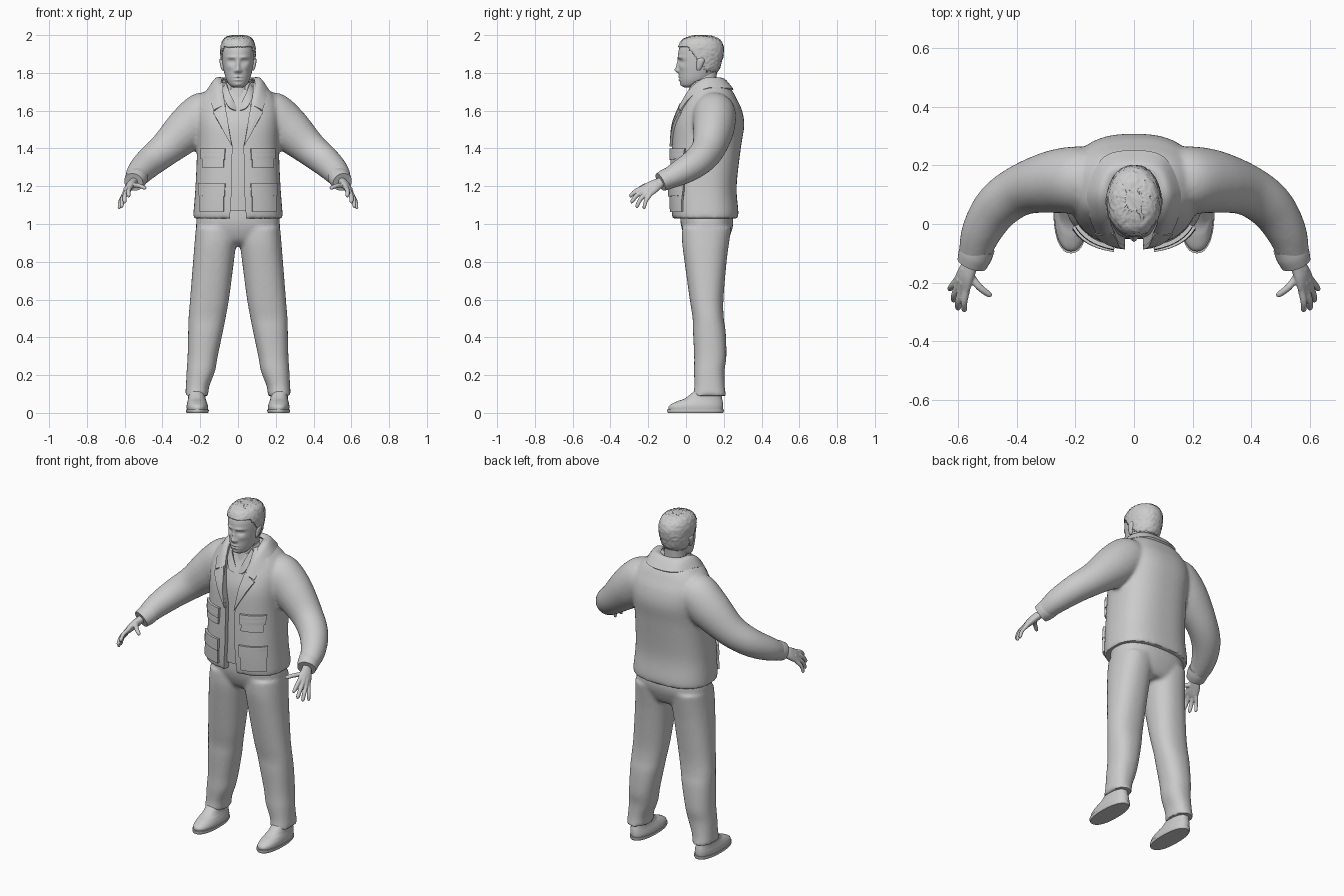
import bpy, bmesh, math, random
from mathutils import Vector

if "Cube" in bpy.data.objects:
    bpy.data.objects.remove(bpy.data.objects["Cube"])

random.seed(4)


def resample(rows, k):
    """Catmull-Rom resampling of rows of numbers, k steps per span."""
    out = []
    for i in range(len(rows) - 1):
        p0, p1 = rows[max(i - 1, 0)], rows[i]
        p2, p3 = rows[i + 1], rows[min(i + 2, len(rows) - 1)]
        for s in range(k):
            t = s / k
            out.append([b + .5 * t * (c - a + t * (2*a - 5*b + 4*c - d + t * (3*(b - c) + d - a)))
                        for a, b, c, d in zip(p0, p1, p2, p3)])
    return out + [list(rows[-1])]


def loft(rows, n=2.2, seg=48, k=6, sx=1):
    """Horizontal superellipse rings from rows (z, cx, rx, y_front, y_back)."""
    rings = []
    for z, cx, rx, yf, yb in resample(rows, k):
        ring = []
        for i in range(seg):
            c, s = math.cos(math.tau * i / seg), math.sin(math.tau * i / seg)
            ring.append(Vector((sx * (cx + rx * math.copysign(abs(c) ** (2/n), c)),
                                (yf + yb) / 2 + (yb - yf) / 2 * math.copysign(abs(s) ** (2/n), s), z)))
        rings.append(ring)
    return rings


def tube(path, ref=(0, 0, 1), seg=24, k=6, sx=1):
    """Elliptical rings along a path of (x, y, z, a, b); a lies along ref."""
    rows = resample(path, k)
    pts = [Vector(r[:3]) for r in rows]
    rings = []
    for i, r in enumerate(rows):
        t = (pts[min(i + 1, len(pts) - 1)] - pts[max(i - 1, 0)]).normalized()
        u = Vector(ref)
        u = (u - t * u.dot(t)).normalized()
        v = t.cross(u)
        ring = [pts[i] + u * r[3] * math.cos(a) + v * r[4] * math.sin(a)
                for a in (math.tau * j / seg for j in range(seg))]
        rings.append([Vector((sx * p.x, p.y, p.z)) for p in ring])
    return rings


def build(name, parts, closed=True, voxel=0, smooth=0, thick=0, cutter=None, angle=40):
    """Skin ring lists into one object, apply its modifiers, shade it."""
    bm = bmesh.new()
    for rings in parts:
        vs = [[bm.verts.new(p) for p in r] for r in rings]
        m = len(vs[0])
        for a, b in zip(vs, vs[1:]):
            for j in range(m if closed else m - 1):
                bm.faces.new((a[j], a[(j+1) % m], b[(j+1) % m], b[j]))
        if closed:
            bm.faces.new(vs[0])
            bm.faces.new(vs[-1])
    bmesh.ops.recalc_face_normals(bm, faces=bm.faces)
    me = bpy.data.meshes.new(name)
    bm.to_mesh(me)
    bm.free()
    ob = bpy.data.objects.new(name, me)
    bpy.context.collection.objects.link(ob)
    if voxel:
        mod = ob.modifiers.new("blend", 'REMESH')
        mod.mode, mod.voxel_size = 'VOXEL', voxel
    if smooth:
        mod = ob.modifiers.new("soften", 'SMOOTH')
        mod.factor, mod.iterations = .5, smooth
    if thick:
        mod = ob.modifiers.new("thickness", 'SOLIDIFY')
        mod.thickness, mod.offset = thick, 0
    if cutter:
        mod = ob.modifiers.new("opening", 'BOOLEAN')
        mod.operation, mod.object, mod.solver = 'DIFFERENCE', cutter, 'EXACT'
    ob.data = bpy.data.meshes.new_from_object(ob.evaluated_get(bpy.context.evaluated_depsgraph_get()))
    ob.modifiers.clear()
    ob.data.shade_smooth()
    ob.data.set_sharp_from_angle(angle=math.radians(angle))
    return ob


# Jacket body with sleeves blended in, front cut open
body = [(1.03, 0, .237, -.072, .275), (1.07, 0, .235, -.077, .277), (1.2, 0, .225, -.08, .268),
        (1.4, 0, .217, -.075, .29), (1.52, 0, .222, -.066, .308), (1.6, 0, .222, -.04, .297),
        (1.66, 0, .205, -.012, .27), (1.71, 0, .165, .005, .242), (1.75, 0, .105, .02, .2)]
arm = [(.13, .15, 1.60, .10, .10), (.18, .15, 1.575, .125, .115), (.27, .145, 1.50, .118, .108),
       (.38, .118, 1.40, .092, .088), (.465, .06, 1.33, .08, .08),
       (.522, -.03, 1.272, .068, .068), (.547, -.12, 1.228, .05, .052)]
cut = [(1.0, .045), (1.2, .032), (1.42, .03), (1.62, .075), (1.85, .085)]
opening = build("opening_cutter", [[[Vector((x, y, z)) for x, y in
                ((-w, -.25), (w, -.25), (w, .04), (-w, .04))] for z, w in cut]])
opening.hide_render = True
build("jacket", [loft(body, 2.5, 64)] + [tube(arm, (0, 0, 1), 32, sx=s) for s in (1, -1)],
      voxel=.01, smooth=6, cutter=opening)
bpy.data.objects.remove(opening)
fine_body = resample(body, 8)


def front_y(x, z):
    r = min(fine_body, key=lambda q: abs(q[0] - z))
    f = max(0, 1 - (abs(x) / r[2]) ** 2.5) ** .4
    return (r[3] + r[4]) / 2 - (r[4] - r[3]) / 2 * f


def patch(name, a, b, c, d, lift, thick):
    """Cloth patch on the jacket front; corners in (x, z) ordered round the edge."""
    for s, side in ((1, "left"), (-1, "right")):
        rings = []
        for i in range(9):
            v = i / 8
            row = []
            for j in range(9):
                u = j / 8
                x, z = [(a[q]*(1-u) + b[q]*u) * (1-v) + (d[q]*(1-u) + c[q]*u) * v for q in (0, 1)]
                row.append(Vector((s * x, front_y(x, z) - lift, z)))
            rings.append(row)
        build(f"{name}_{side}", [rings], closed=False, thick=thick)


# Pockets, flaps and lapels
patch("chest_pocket", (.075, 1.30), (.185, 1.30), (.185, 1.39), (.075, 1.39), .003, .014)
patch("chest_flap", (.07, 1.34), (.192, 1.345), (.195, 1.40), (.068, 1.40), .009, .014)
patch("hip_pocket", (.075, 1.065), (.20, 1.065), (.198, 1.21), (.075, 1.21), .004, .018)
patch("hip_flap", (.07, 1.145), (.205, 1.15), (.205, 1.215), (.068, 1.215), .012, .014)
patch("lapel", (.031, 1.41), (.034, 1.415), (.132, 1.59), (.07, 1.635), .006, .014)

# Fold-down collar
inner = [(0, .172, 1.755), (.06, .155, 1.76), (.088, .09, 1.76), (.085, .025, 1.71), (.068, -.025, 1.625)]
ridge = [(0, .2, 1.765), (.085, .18, 1.768), (.118, .1, 1.765), (.112, .025, 1.71), (.09, -.033, 1.62)]
outer = [(0, .247, 1.71), (.1, .225, 1.715), (.152, .12, 1.718), (.15, .035, 1.675), (.127, -.028, 1.6)]
collar = []
for row in (inner, ridge, outer):
    full = [(-x, y, z) for x, y, z in reversed(row[1:])] + row
    collar.append([Vector(p) for p in resample(full, 6)])
collar = [[Vector(p) for p in col] for col in zip(*[[tuple(v) for v in r] for r in collar])]
build("collar", [[[Vector(p) for p in resample([tuple(v) for v in c], 4)] for c in collar]],
      closed=False, thick=.012, angle=60)

# Shirt under the jacket and its small collar
build("shirt", [loft([(z, 0, rx * .85, yf + .028, yb - .04) for z, c, rx, yf, yb in body[1:-1]], 2.5)])
for s, side in ((1, "left"), (-1, "right")):
    lower = [(.012, -.012, 1.6), (.05, -.015, 1.62), (.085, .03, 1.69), (.085, .1, 1.735)]
    upper = [(.006, .0, 1.61), (.042, .012, 1.69), (.062, .04, 1.745), (.07, .1, 1.77)]
    build("shirt_collar_" + side, [[[Vector((s*x, y, z)) for x, y, z in resample(r, 6)]
                                    for r in (lower, upper)]], closed=False, thick=.008)

# Trousers
hips = [(.885, 0, .1, .04, .2), (.92, 0, .19, .0, .225), (1.0, 0, .222, -.028, .25), (1.1, 0, .2, -.03, .24)]
leg = [(.98, .115, .108, -.02, .24), (.9, .12, .11, -.02, .228), (.8, .13, .108, -.008, .215),
       (.6, .151, .103, .02, .198), (.5, .164, .098, .035, .2), (.43, .172, .092, .037, .21),
       (.3, .187, .08, .043, .214), (.22, .197, .075, .042, .204), (.14, .214, .062, .044, .205),
       (.09, .219, .061, .036, .213)]
build("trousers", [loft(hips, 2.4)] + [loft(leg, 2.3, sx=s) for s in (1, -1)], voxel=.01, smooth=7)

# Shoes
upper = [(.012, .215, .055, -.09, .193), (.03, .215, .057, -.093, .196), (.045, .216, .055, -.08, .196),
         (.062, .217, .05, -.045, .194), (.08, .218, .046, .0, .19), (.13, .22, .042, .06, .185)]
sole = [(0, .215, .056, -.096, .195), (.008, .215, .06, -.1, .2), (.018, .215, .06, -.1, .2)]
for s, side in ((1, "left"), (-1, "right")):
    build("shoe_" + side, [loft(upper, 2.3, sx=s)])
    build("sole_" + side, [loft(sole, 2.3, k=2, sx=s)])

# Cuffs and hands
fingers = [((.572, -.225, 1.193), (.58, -.30, 1.145), .0115), ((.588, -.222, 1.177), (.602, -.293, 1.113), .012),
           ((.6, -.208, 1.163), (.617, -.265, 1.088), .0115), ((.606, -.192, 1.152), (.631, -.225, 1.08), .0105),
           ((.56, -.175, 1.205), (.488, -.248, 1.19), .012)]
palm = [(.535, -.09, 1.245, .026, .024), (.556, -.135, 1.22, .029, .022), (.573, -.17, 1.2, .038, .022),
        (.586, -.205, 1.178, .042, .017), (.592, -.228, 1.168, .034, .011)]
across = (.033, .04, -.04)
for s, side in ((1, "left"), (-1, "right")):
    build("cuff_" + side, [tube([(.53, -.075, 1.25, .055, .057), (.542, -.105, 1.236, .056, .058),
                                 (.553, -.135, 1.222, .05, .052)], sx=s, seg=32)])
    parts = [tube(palm, across, sx=s)]
    for a, b, r in fingers:
        a, b = Vector(a), Vector(b)
        a0 = a - (b - a) * .35
        bend = Vector((.004, -.004, .006))
        parts.append(tube([(*a0, r, r), (*a, r * 1.1, r * 1.1), (*(a.lerp(b, .5) + bend), r, r),
                           (*a.lerp(b, .9), r * .85, r * .85), (*b, r * .35, r * .35)], across, 14, 4, s))
    build("hand_" + side, parts, voxel=.0035, smooth=4)

# Neck and head with sculpted face
build("neck", [loft([(1.58, 0, .05, .0, .14), (1.66, 0, .062, .018, .165), (1.74, 0, .06, .03, .16),
                     (1.82, 0, .058, .02, .165)])])
skull = [(1.722, 0, .022, -.008, .04), (1.735, 0, .043, -.024, .075), (1.765, 0, .062, -.034, .13),
         (1.81, 0, .075, -.037, .168), (1.85, 0, .082, -.039, .182), (1.89, 0, .085, -.042, .192),
         (1.93, 0, .084, -.036, .19), (1.965, 0, .072, -.015, .172), (1.983, 0, .05, .02, .14),
         (1.99, 0, .02, .055, .1)]
# x, z, width, height, push
bumps = [(0, 1.814, .014, .014, -.018), (0, 1.838, .01, .028, -.012), (.034, 1.861, .018, .011, .012),
         (.034, 1.883, .024, .008, -.006), (.034, 1.861, .01, .006, -.005), (0, 1.778, .024, .006, -.006),
         (0, 1.771, .026, .003, .005), (0, 1.763, .02, .006, -.006), (0, 1.738, .022, .01, -.005),
         (.045, 1.83, .018, .014, -.004), (.014, 1.81, .007, .007, -.007)]
face = loft(skull, 2.1, 112, 10)
for p in (p for r in face for p in r if p.y < .04):
    p.y += sum(h * math.exp(-((abs(p.x) - x) / w) ** 2 - ((p.z - z) / t) ** 2) for x, z, w, t, h in bumps)
build("head", [face], angle=70)
for s, side in ((1, "left"), (-1, "right")):
    build("ear_" + side, [loft([(1.812, .078, .004, .06, .072), (1.825, .08, .01, .055, .082),
                                (1.855, .085, .012, .056, .096), (1.872, .086, .011, .06, .098),
                                (1.882, .084, .004, .07, .088)], seg=20, sx=s)])

# Hair shell, trimmed along the hairline
locks = loft([(z + .009, c, rx + .008, yf - .006, yb + .008) for z, c, rx, yf, yb in skull], 2.1, 80, 6)
for p in (p for r in locks for p in r):
    p += Vector([random.uniform(-.0022, .0022) for _ in range(3)])
hair = build("hair", [locks], angle=50)
bm = bmesh.new()
bm.from_mesh(hair.data)
drop = []
for f in bm.faces:
    c = f.calc_center_median()
    if c.z < 1.937 - .13 * min(max((c.y - .01) / .1, 0), 1):
        drop.append(f)
bmesh.ops.delete(bm, geom=drop, context='FACES')
bm.to_mesh(hair.data)
bm.free()
mod = hair.modifiers.new("thickness", 'SOLIDIFY')
mod.thickness, mod.offset = .008, -1
